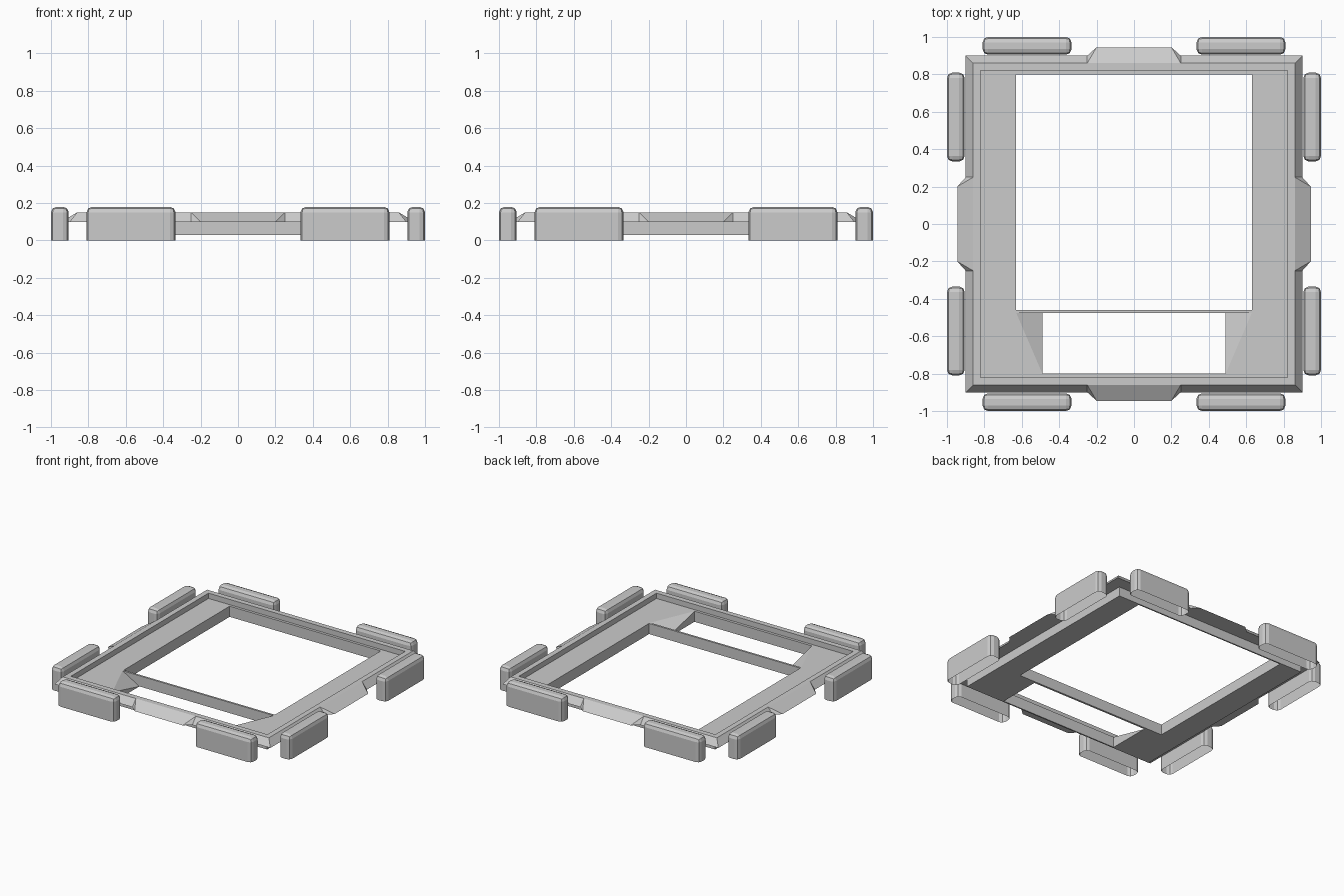
import bpy, bmesh
from math import pi
from mathutils import Matrix, Vector

if "Cube" in bpy.data.objects:
    bpy.data.objects.remove(bpy.data.objects["Cube"])


def finish(name, bm):
    bmesh.ops.recalc_face_normals(bm, faces=bm.faces)
    me = bpy.data.meshes.new(name)
    bm.to_mesh(me)
    bm.free()
    ob = bpy.data.objects.new(name, me)
    bpy.context.collection.objects.link(ob)
    return ob


def hull(name, pts, turn=0):
    bm = bmesh.new()
    for p in pts:
        bm.verts.new(Matrix.Rotation(turn, 3, 'Z') @ Vector(p))
    res = bmesh.ops.convex_hull(bm, input=bm.verts)
    junk = [g for g in res['geom_interior'] if isinstance(g, bmesh.types.BMVert)]
    if junk:
        bmesh.ops.delete(bm, geom=junk, context='VERTS')
    bmesh.ops.dissolve_limit(bm, angle_limit=0.01, verts=bm.verts, edges=bm.edges)
    return finish(name, bm)


def box(name, x, y0, y1, z0, z1):
    return hull(name, [(a, b, c) for a in (-x, x) for b in (y0, y1) for c in (z0, z1)])


# Square tray: rim profile (half width, height) swept round the square
profile = [(.82, .11), (.82, .15), (.86, .15), (.90, .10), (.81, .10), (.81, .03)]
bm = bmesh.new()
rings = [[bm.verts.new((sx * h, sy * h, z))
          for sx, sy in ((-1, -1), (1, -1), (1, 1), (-1, 1))] for h, z in profile]
for a, b in zip(rings, rings[1:]):
    for i in range(4):
        j = (i + 1) % 4
        bm.faces.new((a[i], a[j], b[j], b[i]))
bm.faces.new(rings[0])
bm.faces.new(rings[-1])
frame = finish("frame", bm)

# Openings: large bay, front slot, and the ramps running down into the slot
ramp = [(s * x, y, z) for s in (-1, 1) for x, y, z in
        ((.49, -.475, .03), (.63, -.475, .11), (.49, -.80, .11),
         (.63, -.475, .14), (.49, -.80, .14))]
cutters = [box("bay_cutter", .63, -.46, .80, -.1, .3),
           box("slot_cutter", .49, -.80, -.475, -.1, .3),
           hull("ramp_cutter", ramp)]
bpy.context.view_layer.objects.active = frame
for c in cutters:
    c.hide_render = True
    m = frame.modifiers.new(c.name, 'BOOLEAN')
    m.operation, m.solver, m.object = 'DIFFERENCE', 'EXACT', c
    bpy.ops.object.modifier_apply(modifier=m.name)
for c in cutters:
    bpy.data.objects.remove(c)

# Sloped bumper in the middle of each side
bumper = [(s * x, y, z) for s in (-1, 1) for x, y, z in
          ((.25, .86, .15), (.25, .86, .10), (.25, .90, .10), (.20, .945, .10))]
for i in range(4):
    hull(f"bumper_{i + 1}", bumper, i * pi / 2)

# Two rounded, open-bottomed side pads on each side
for i in range(4):
    for s in (-1, 1):
        bm = bmesh.new()
        bmesh.ops.create_cube(bm, size=1, matrix=Matrix.Translation((s * .572, .9525, .09))
                              @ Matrix.Diagonal((.476, .095, .18, 1)))
        bottom = [f for f in bm.faces if f.normal.z < -.5]
        bmesh.ops.delete(bm, geom=bottom, context='FACES_ONLY')
        edges = [e for e in bm.edges if len(e.link_faces) == 2]
        bmesh.ops.bevel(bm, geom=edges, offset=.03, segments=2, profile=.5,
                        affect='EDGES', clamp_overlap=True)
        bm.transform(Matrix.Rotation(i * pi / 2, 4, 'Z'))
        pad = finish(f"side_pad_{i + 1}_{'left' if s < 0 else 'right'}", bm)
